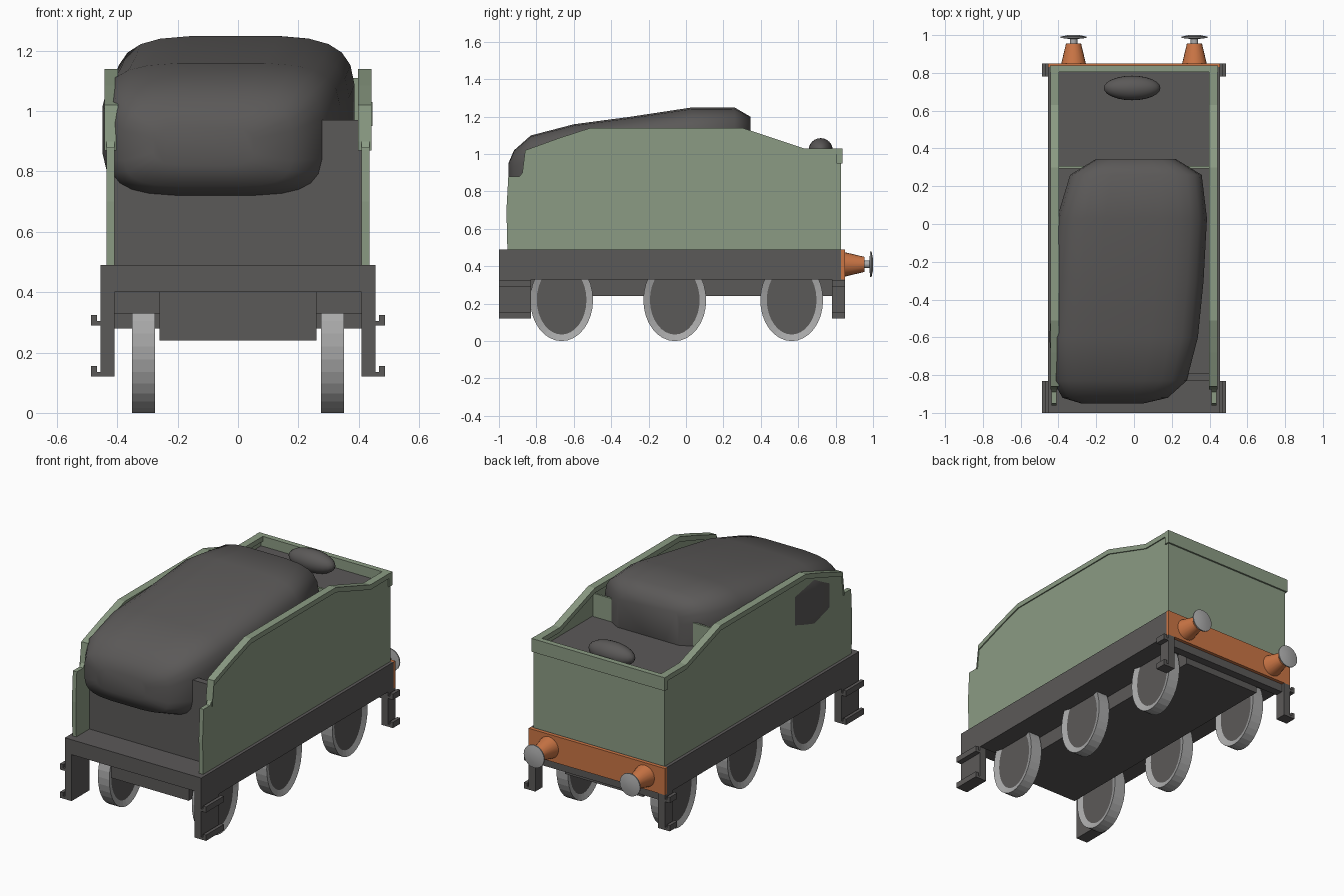
import bpy, bmesh, math
from mathutils import Matrix, Vector

cube = bpy.data.objects.get("Cube")
if cube:
    bpy.data.objects.remove(cube, do_unlink=True)


def material(name, rgb):
    m = bpy.data.materials.new(name)
    m.use_nodes = True
    m.diffuse_color = (*rgb, 1)
    bsdf = m.node_tree.nodes["Principled BSDF"]
    bsdf.inputs["Base Color"].default_value = (*rgb, 1)
    bsdf.inputs["Roughness"].default_value = 0.7
    return m


GREEN = material("sage_green", (0.26, 0.33, 0.23))
DARK = material("charcoal", (0.105, 0.1, 0.098))
ORANGE = material("burnt_orange", (0.6, 0.18, 0.06))
STEEL = material("pale_steel", (0.4, 0.4, 0.4))


def finish(name, bm, *mats, smooth=None):
    bmesh.ops.recalc_face_normals(bm, faces=bm.faces)
    mesh = bpy.data.meshes.new(name)
    bm.to_mesh(mesh)
    bm.free()
    for m in mats:
        mesh.materials.append(m)
    obj = bpy.data.objects.new(name, mesh)
    bpy.context.collection.objects.link(obj)
    if smooth:
        bpy.ops.object.select_all(action='DESELECT')
        obj.select_set(True)
        bpy.context.view_layer.objects.active = obj
        bpy.ops.object.shade_smooth_by_angle(angle=math.radians(smooth))
    return obj


def box(name, x, y, z, mat):
    bm = bmesh.new()
    bmesh.ops.create_cube(bm, size=1)
    for v in bm.verts:
        v.co = Vector([lo + (c + 0.5) * (hi - lo) for c, (lo, hi) in zip(v.co, (x, y, z))])
    return finish(name, bm, mat)


def plate(name, outline, x0, x1, mat):
    """Extrude a (y, z) outline across x."""
    bm = bmesh.new()
    face = bm.faces.new([bm.verts.new((x0, y, z)) for y, z in outline])
    out = bmesh.ops.extrude_face_region(bm, geom=[face])
    for v in out["geom"]:
        if isinstance(v, bmesh.types.BMVert):
            v.co.x = x1
    return finish(name, bm, mat)


def loft(name, rings, mat, smooth):
    """Skin a list of equal-length closed rings and cap the ends."""
    bm = bmesh.new()
    rows = [[bm.verts.new(p) for p in ring] for ring in rings]
    n = len(rows[0])
    for a, b in zip(rows, rows[1:]):
        for i in range(n):
            j = (i + 1) % n
            bm.faces.new((a[i], a[j], b[j], b[i]))
    bm.faces.new(rows[0])
    bm.faces.new(rows[-1])
    return finish(name, bm, mat, smooth=smooth)


def turned(name, x, z, profile, mat):
    """Round part along y from (y, radius) pairs."""
    angles = [i * math.tau / 20 for i in range(20)]
    rings = [[(x + r * math.cos(a), y, z + r * math.sin(a)) for a in angles] for y, r in profile]
    return loft(name, rings, mat, 40)


# Chassis: deck, side frames, inner box and beams
box("deck", (-0.455, 0.455), (-0.83, 0.83), (0.33, 0.49), DARK)
box("front_footplate", (-0.455, 0.455), (-1, -0.83), (0.40, 0.49), DARK)
box("inner_frame", (-0.26, 0.26), (-0.84, 0.78), (0.24, 0.40), DARK)
box("rear_crossbeam", (-0.41, 0.41), (0.78, 0.83), (0.28, 0.40), DARK)
box("buffer_beam", (-0.455, 0.455), (0.83, 0.85), (0.33, 0.49), ORANGE)


# Wheels: slightly tall discs with an inset dark centre on each side
def wheel(name, x, y):
    bm = bmesh.new()
    place = Matrix.Translation((x, y, 0.22)) @ Matrix.Diagonal((1, 0.168, 0.22, 1))
    bmesh.ops.create_cone(bm, cap_ends=True, segments=32, radius1=1, radius2=1, depth=0.076,
                          matrix=place @ Matrix.Rotation(math.pi / 2, 4, 'Y'))
    caps = [f for f in bm.faces if len(f.verts) > 4]
    bmesh.ops.inset_individual(bm, faces=caps, thickness=0.035)
    for f in caps:
        f.material_index = 1
        for v in f.verts:
            v.co.x += 0.012 if v.co.x < x else -0.012
    return finish(name, bm, STEEL, DARK)


for side, s in (("left", 1), ("right", -1)):
    def span(a, b):
        return tuple(sorted((s * a, s * b)))

    for label, y in (("front", -0.665), ("middle", -0.06), ("rear", 0.565)):
        wheel(f"{label}_{side}_wheel", s * 0.313, y)

    # Steps at both ends
    for label, y, top in (("front", (-1, -0.83), 0.45), ("rear", (0.78, 0.85), 0.33)):
        box(f"{label}_{side}_step_hanger", span(0.41, 0.455), y, (0.12, top), DARK)
        box(f"{label}_{side}_lower_tread", span(0.45, 0.487), y, (0.12, 0.135), DARK)
        box(f"{label}_{side}_upper_tread", span(0.45, 0.487), y, (0.29, 0.305), DARK)
        box(f"{label}_{side}_lower_lip", span(0.467, 0.487), y, (0.12, 0.155), DARK)
        box(f"{label}_{side}_upper_lip", span(0.467, 0.487), y, (0.29, 0.325), DARK)

    # Side wall with a thicker beading along its top edge
    edge = [(-0.875, 0.90), (-0.86, 1.02), (-0.68, 1.085), (-0.51, 1.14),
            (0.30, 1.14), (0.63, 1.03), (0.82, 1.03)]
    plate(f"{side}_wall", [(-0.955, 0.49), (-0.96, 0.7), (-0.95, 0.88), (-0.89, 0.88)]
          + edge + [(0.82, 0.49)], s * 0.41, s * 0.436, GREEN)
    lower = [(y, z - 0.03) for y, z in reversed(edge)]
    plate(f"{side}_wall_beading", edge + lower, s * 0.398, s * 0.443, GREEN)

    # Buffers
    x = s * 0.32
    turned(f"{side}_buffer_socket", x, 0.41, [(0.85, 0.065), (0.955, 0.04)], ORANGE)
    turned(f"{side}_buffer_rod", x, 0.41, [(0.95, 0.02), (0.988, 0.02)], STEEL)
    turned(f"{side}_buffer_head", x, 0.41,
           [(0.98, 0.025), (0.985, 0.068), (0.992, 0.068), (1.0, 0.03)], STEEL)

# Body: rear wall and lip, tank top, bunker
box("rear_wall", (-0.436, 0.436), (0.81, 0.828), (0.49, 1.03), GREEN)
box("rear_lip", (-0.445, 0.445), (0.805, 0.838), (0.95, 1.03), GREEN)
box("rear_tank", (-0.411, 0.411), (0.30, 0.81), (0.49, 0.97), DARK)
box("bunker_floor", (-0.411, 0.411), (-0.79, 0.30), (0.49, 0.75), DARK)
box("bunker_front", (-0.411, 0.411), (-0.83, -0.79), (0.49, 0.97), DARK)
box("bunker_bulkhead", (-0.405, 0.405), (0.295, 0.307), (0.9, 1.11), GREEN)

# Coal heap: rounded sections (y, x min, x max, z min, z max)
sections = [(-0.95, -0.28, 0.05, 0.82, 0.95), (-0.92, -0.38, 0.18, 0.75, 1.02),
            (-0.83, -0.43, 0.28, 0.72, 1.10), (-0.6, -0.45, 0.34, 0.715, 1.16),
            (-0.3, -0.43, 0.37, 0.715, 1.20), (0.03, -0.41, 0.388, 0.74, 1.25),
            (0.26, -0.34, 0.36, 0.8, 1.25), (0.345, -0.2, 0.22, 0.88, 1.2)]


def rounded(t):
    return math.copysign(abs(t) ** 0.5, t)


rings = []
for y, x0, x1, z0, z1 in sections:
    angles = [(i + 0.5) * math.tau / 24 for i in range(24)]
    rings.append([((x0 + x1) / 2 + (x1 - x0) / 2 * rounded(math.cos(a)), y,
                   (z0 + z1) / 2 + (z1 - z0) / 2 * rounded(math.sin(a))) for a in angles])
loft("coal_heap", rings, DARK, 75)

# Water filler dome
bm = bmesh.new()
bmesh.ops.create_uvsphere(bm, u_segments=24, v_segments=12, radius=1,
                          matrix=Matrix.Translation((-0.01, 0.72, 1.02))
                          @ Matrix.Diagonal((0.15, 0.065, 0.065, 1)))
finish("filler_dome", bm, DARK, smooth=60)
